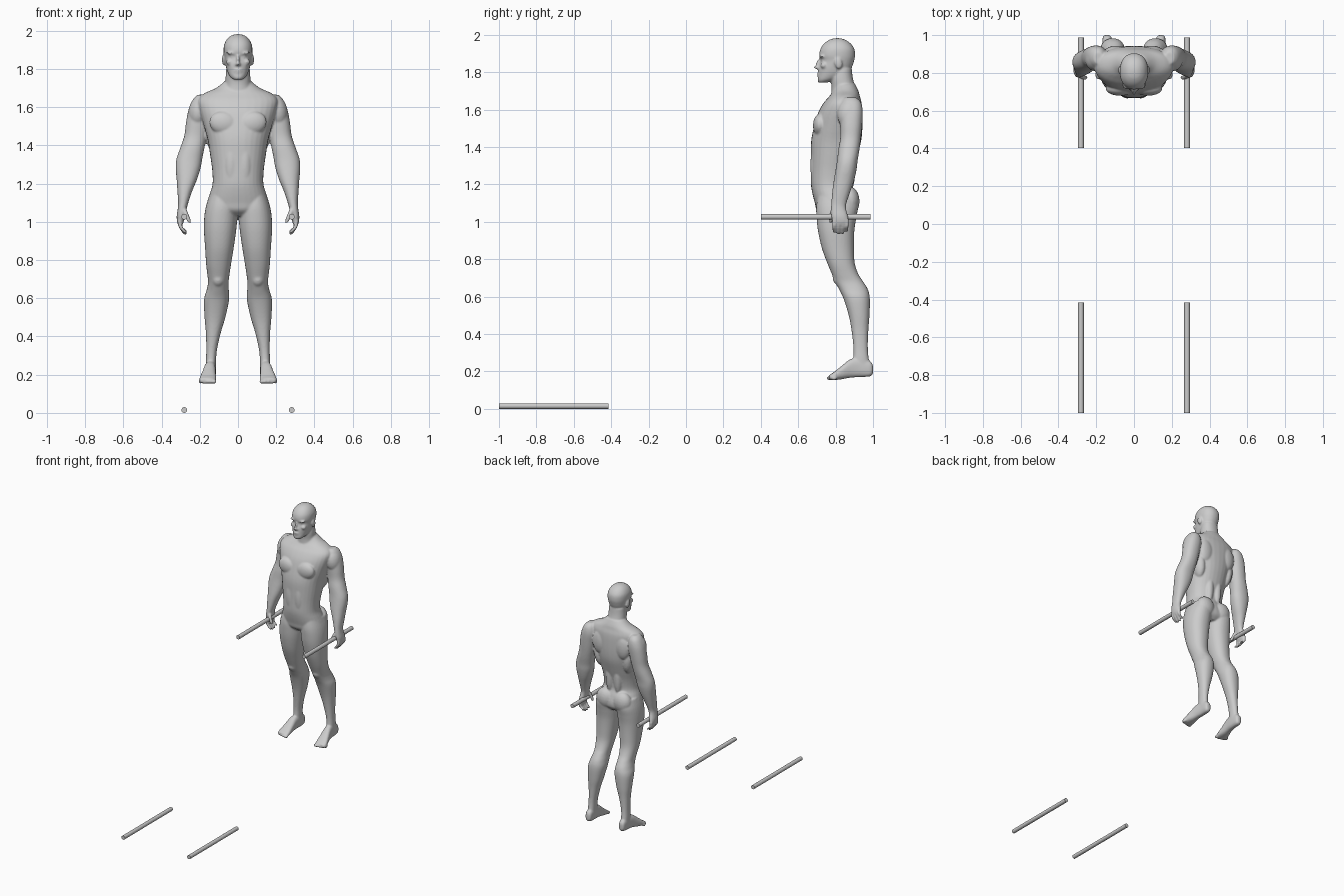
import bpy, bmesh, math
from mathutils import Matrix

body = bmesh.new()


def spline(rows, steps=4):
    """Catmull-Rom interpolation of section rows."""
    out = []
    for i in range(len(rows) - 1):
        p0, p1 = rows[max(i - 1, 0)], rows[i]
        p2, p3 = rows[i + 1], rows[min(i + 2, len(rows) - 1)]
        for k in range(steps):
            t = k / steps
            out.append([0.5 * (2 * b + (c - a) * t + (2 * a - 5 * b + 4 * c - d) * t * t
                               + (3 * b - a - 3 * c + d) * t ** 3)
                        for a, b, c, d in zip(p0, p1, p2, p3)])
    return out + [list(rows[-1])]


def loft(rows, power=2.2, along_y=False, mirror=False, n=32):
    """Rows are (position, x min, x max, other min, other max)."""
    for side in ((1, -1) if mirror else (1,)):
        rings = []
        for t, x0, x1, y0, y1 in spline(rows):
            ring = []
            for k in range(n):
                a = 2 * math.pi * k / n
                c, s = math.cos(a), math.sin(a)
                x = (x0 + x1) / 2 + (x1 - x0) / 2 * math.copysign(abs(c) ** (2 / power), c)
                y = (y0 + y1) / 2 + (y1 - y0) / 2 * math.copysign(abs(s) ** (2 / power), s)
                ring.append(body.verts.new((side * x, t, y) if along_y else (side * x, y, t)))
            rings.append(ring)
        for r, q in zip(rings, rings[1:]):
            for k in range(n):
                j = (k + 1) % n
                body.faces.new((r[k], r[j], q[j], q[k]))
        body.faces.new(rings[0])
        body.faces.new(rings[-1])


def blob(center, radii, tilt=0.0, roll=0.0):
    """Muscle or facial ellipsoid, mirrored when off the middle."""
    for side in ((1, -1) if center[0] else (1,)):
        m = (Matrix.Translation((side * center[0], center[1], center[2]))
             @ Matrix.Rotation(side * roll, 4, 'Y') @ Matrix.Rotation(tilt, 4, 'X')
             @ Matrix.Diagonal((*radii, 1)))
        bmesh.ops.create_icosphere(body, subdivisions=3, radius=1, matrix=m)


def centred(rows):
    return [(z, -w, w, a, b) for z, w, a, b in rows]


# Head and neck
loft(centred([(1.745, .024, .708, .755), (1.76, .042, .704, .80), (1.79, .057, .706, .86),
              (1.825, .066, .709, .886), (1.862, .071, .719, .899), (1.89, .075, .712, .904),
              (1.925, .073, .719, .900), (1.955, .058, .740, .879), (1.975, .034, .770, .848),
              (1.982, .010, .800, .820)]))
loft(centred([(1.62, .085, .775, .93), (1.68, .076, .776, .922), (1.72, .067, .778, .905),
              (1.77, .064, .775, .892), (1.82, .060, .79, .886)]))

# Face: nose, brow, eyes, cheeks, lips, chin, ears
blob((0, .704, 1.826), (.011, .021, .010))
blob((.010, .710, 1.824), (.008, .012, .008))
blob((0, .707, 1.847), (.008, .012, .030), tilt=-.35)
blob((.030, .727, 1.882), (.031, .014, .008), roll=-.1)
blob((.030, .735, 1.862), (.013, .012, .008))
blob((.043, .737, 1.836), (.020, .018, .017))
blob((0, .710, 1.793), (.023, .010, .005))
blob((0, .711, 1.783), (.020, .010, .006))
blob((0, .716, 1.759), (.023, .013, .014))
blob((.075, .815, 1.848), (.009, .020, .031), tilt=.2)

# Torso
loft(centred([(1.735, .070, .80, .905), (1.70, .115, .787, .922), (1.67, .180, .765, .930),
              (1.635, .208, .735, .939), (1.58, .200, .705, .943), (1.50, .178, .682, .943),
              (1.43, .159, .669, .936), (1.35, .146, .667, .915), (1.27, .135, .667, .893),
              (1.20, .133, .668, .885), (1.15, .147, .676, .902), (1.10, .161, .689, .915),
              (1.06, .150, .700, .910), (1.03, .080, .735, .880)]))
blob((.073, .716, 1.515), (.078, .037, .062), roll=-.25)
blob((.095, .912, 1.55), (.060, .032, .090))
blob((.125, .860, 1.45), (.042, .060, .110), roll=.12)
blob((.035, .690, 1.30), (.034, .025, .110))
blob((.072, .876, 1.11), (.072, .052, .078))
blob((.035, .875, 1.30), (.032, .032, .140))

# Arms
loft([(1.665, .165, .212, .850, .910), (1.64, .150, .236, .832, .935),
      (1.59, .140, .258, .825, .945), (1.52, .150, .272, .825, .942),
      (1.45, .163, .281, .825, .935), (1.39, .175, .301, .815, .928),
      (1.33, .187, .322, .808, .918), (1.28, .196, .326, .800, .912),
      (1.22, .215, .321, .790, .898), (1.16, .240, .317, .782, .878),
      (1.10, .260, .313, .777, .858), (1.07, .268, .315, .775, .856),
      (1.03, .276, .321, .777, .866), (1.00, .284, .319, .784, .870),
      (.985, .290, .315, .792, .862)], mirror=True)
blob((.205, .875, 1.575), (.055, .066, .085), roll=-.15)

# Fingers and thumbs
for y, tip in ((.792, .940), (.815, .932), (.838, .934), (.860, .946)):
    loft([(1.01, .292, .316, y - .011, y + .011), (.975, .290, .312, y - .010, y + .010),
          (tip + .01, .270, .291, y - .009, y + .009), (tip, .267, .280, y - .005, y + .005)],
         mirror=True, n=12)
loft([(1.065, .268, .296, .774, .808), (1.035, .257, .283, .765, .793),
      (1.01, .247, .270, .764, .786), (.995, .246, .262, .767, .781)], mirror=True, n=12)

# Legs
loft([(1.14, .020, .150, .705, .910), (1.08, .005, .168, .696, .920),
      (1.02, .004, .177, .698, .910), (.95, .010, .178, .706, .900),
      (.86, .023, .172, .726, .898), (.78, .036, .167, .755, .902),
      (.72, .045, .160, .780, .922), (.68, .050, .157, .796, .948),
      (.64, .048, .165, .818, .972), (.59, .047, .178, .842, .983),
      (.50, .066, .175, .870, .981), (.42, .090, .168, .885, .975),
      (.33, .110, .166, .895, .972), (.27, .115, .168, .894, .977),
      (.22, .116, .168, .885, .988), (.185, .122, .164, .900, .990)], mirror=True)
blob((.104, .815, .695), (.032, .030, .038), tilt=.4)

# Feet and toes
loft([(1.0, .130, .155, .190, .230), (.985, .118, .166, .174, .255),
      (.93, .115, .170, .170, .272), (.88, .117, .178, .167, .266),
      (.83, .116, .192, .158, .228), (.79, .114, .203, .154, .196),
      (.772, .118, .200, .154, .185), (.766, .125, .190, .157, .180)],
     power=2.6, along_y=True, mirror=True)
for i in range(5):
    blob((.125 + .018 * i, .768 + .003 * i * i * .5, .164), (.013 - .001 * i, .016, .011))

# Fuse the body into one smooth skin
bmesh.ops.recalc_face_normals(body, faces=body.faces[:])
mesh = bpy.data.meshes.new("figure")
body.to_mesh(mesh)
body.free()
figure = bpy.data.objects.new("figure", mesh)
bpy.context.collection.objects.link(figure)
skin = figure.modifiers.new("skin", 'REMESH')
skin.mode = 'VOXEL'
skin.voxel_size = .006
skin.use_smooth_shade = True
relax = figure.modifiers.new("relax", 'SMOOTH')
relax.factor = .5
relax.iterations = 4

# Four bars: a pair on the ground and a pair at the hands
for name, y, z in (("ground_bar", -.7075, .015), ("hand_bar", .694, 1.027)):
    for side in (-1, 1):
        bpy.ops.mesh.primitive_cylinder_add(vertices=24, radius=.015, depth=.585,
                                            location=(side * .281, y, z),
                                            rotation=(math.pi / 2, 0, 0))
        bar = bpy.context.object
        bar.name = name + ("_right" if side < 0 else "_left")
        bpy.ops.object.shade_smooth_by_angle()
